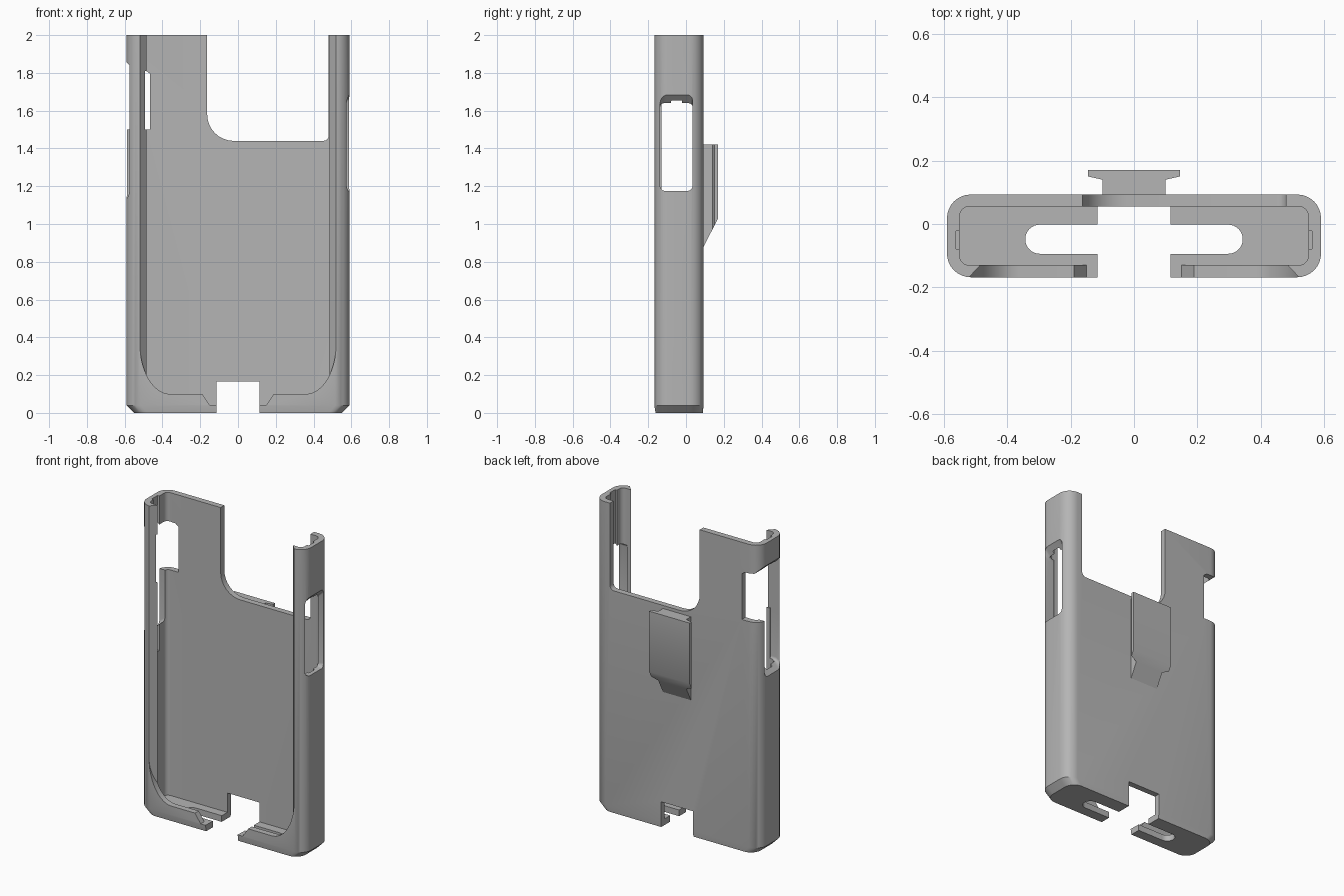
import bpy, bmesh
from math import sin, cos, radians

if "Cube" in bpy.data.objects:
    bpy.data.objects.remove(bpy.data.objects["Cube"])

grey = bpy.data.materials.new("plain grey")
grey.use_nodes = True
grey.diffuse_color = (0.46, 0.46, 0.46, 1)
grey.node_tree.nodes["Principled BSDF"].inputs["Base Color"].default_value = grey.diffuse_color


def arc(cx, cy, rx, ry, start, end, n=8):
    angles = [radians(start + (end - start) * i / n) for i in range(n + 1)]
    return [(cx + rx * cos(a), cy + ry * sin(a)) for a in angles]


def rounded(x0, x1, y0, y1, r, n=8):
    corners = [(x1 - r, y1 - r), (x0 + r, y1 - r), (x0 + r, y0 + r), (x1 - r, y0 + r)]
    return [p for i, c in enumerate(corners) for p in arc(*c, r, r, 90 * i, 90 * i + 90, n)]


def place(points, axis, level):
    # lift a flat outline into space, across the given axis
    if axis == "x":
        return [(level, u, v) for u, v in points]
    if axis == "y":
        return [(u, level, v) for u, v in points]
    return [(u, v, level) for u, v in points]


def loft(name, axis, sections):
    # join a row of (level, outline) sections into a closed solid
    bm = bmesh.new()
    rings = [[bm.verts.new(p) for p in place(pts, axis, lv)] for lv, pts in sections]
    for a, b in zip(rings, rings[1:]):
        for i in range(len(a)):
            j = (i + 1) % len(a)
            bm.faces.new((a[i], a[j], b[j], b[i]))
    bm.faces.new(rings[0])
    bm.faces.new(rings[-1])
    bmesh.ops.recalc_face_normals(bm, faces=bm.faces[:])
    mesh = bpy.data.meshes.new(name)
    bm.to_mesh(mesh)
    bm.free()
    mesh.materials.append(grey)
    ob = bpy.data.objects.new(name, mesh)
    bpy.context.collection.objects.link(ob)
    return ob


def prism(name, axis, points, low, high):
    return loft(name, axis, [(low, points), (high, points)])


def combine(ob, tool, operation="DIFFERENCE"):
    tool.hide_render = True
    mod = ob.modifiers.new("cut", "BOOLEAN")
    mod.object, mod.operation, mod.solver = tool, operation, "EXACT"
    bpy.context.view_layer.objects.active = ob
    bpy.ops.object.modifier_apply(modifier=mod.name)
    bpy.data.objects.remove(tool)


# Outer sleeve with a chamfered foot
outline = rounded(-0.59, 0.59, -0.168, 0.093, 0.075)
foot = [(x * 0.55 / 0.59, y * 0.96) for x, y in outline]
case = loft("case_shell", "z", [(0, foot), (0.04, outline), (2, outline)])

# Inner pocket and side grooves
combine(case, prism("pocket", "z", rounded(-0.55, 0.55, -0.13, 0.055, 0.03), 0.04, 2.1))
for s in (-1, 1):
    groove = rounded(s * 0.553 - 0.01, s * 0.553 + 0.01, -0.08, -0.02, 0.006, 2)
    combine(case, prism("groove", "z", groove, 1.0, 2.1))

# Front opening: rounded outline limited by walls that flare outward
half = [(0.52, 2.1)] + arc(0.36, 0.37, 0.16, 0.27, 0, -90, 12) + [(0.19, 0.1), (0.15, 0.041)]
opening = prism("opening", "y", half + [(-x, z) for x, z in reversed(half)], -0.25, -0.1)
side = [(0.55, -0.2), (0.485, -0.13), (0.485, -0.11)]
flare = prism("flare", "z", side + [(-x, y) for x, y in reversed(side)], -0.1, 2.2)
combine(opening, flare, "INTERSECT")
combine(case, opening)

# Cutout at the top of the back
back = [(-0.163, 2.1)] + arc(-0.023, 1.58, 0.14, 0.14, 180, 270) \
    + arc(0.452, 1.468, 0.028, 0.028, 270, 360, 4) + [(0.48, 2.1)]
combine(case, prism("back_cutout", "y", back, 0.04, 0.2))

# Notch and rounded slot in the foot
combine(case, prism("foot_notch", "y", [(-0.115, -0.1), (0.115, -0.1), (0.115, 0.165), (-0.115, 0.165)], -0.3, 0.3))
combine(case, prism("foot_slot", "z", rounded(-0.343, 0.343, -0.094, -0.002, 0.0459), -0.1, 0.1))

# Left window with a flared upper edge
inner = rounded(-0.137, 0.035, 1.175, 1.64, 0.022, 4)
outer = rounded(-0.137, 0.035, 1.175, 1.705, 0.03, 4)
combine(case, loft("left_window", "x", [(0.51, inner), (0.55, inner), (0.61, outer)]))

# Right window: a tall side slot, opening round the back corner higher up
low = rounded(-0.137, 0.035, 1.17, 1.7, 0.022, 4)
low_out = rounded(-0.137, 0.035, 1.115, 1.7, 0.03, 4)
combine(case, loft("right_slot", "x", [(-0.61, low_out), (-0.55, low), (-0.51, low)]))
corner = [(-0.465, 1.5), (-0.465, 1.795), (-0.485, 1.81), (-0.55, 1.815), (-0.61, 1.875), (-0.61, 1.5)]
combine(case, prism("right_corner", "y", corner, -0.137, 0.2))

# Belt clip: flanged rail with a sloping lower end
rail = [(0.1, 0.09), (0.1, 0.14), (0.145, 0.15), (0.145, 0.17)]
clip = prism("belt_clip", "z", rail + [(-x, y) for x, y in reversed(rail)], 0.8, 1.42)
combine(clip, prism("slope", "x", [(0.05, 0.8), (0.093, 0.88), (0.173, 1.035), (0.3, 1.28), (0.3, 0.7), (0.05, 0.7)], -0.3, 0.3))

for ob in (case, clip):
    bpy.ops.object.select_all(action="DESELECT")
    ob.select_set(True)
    bpy.context.view_layer.objects.active = ob
    bpy.ops.object.shade_smooth_by_angle(angle=radians(30))
